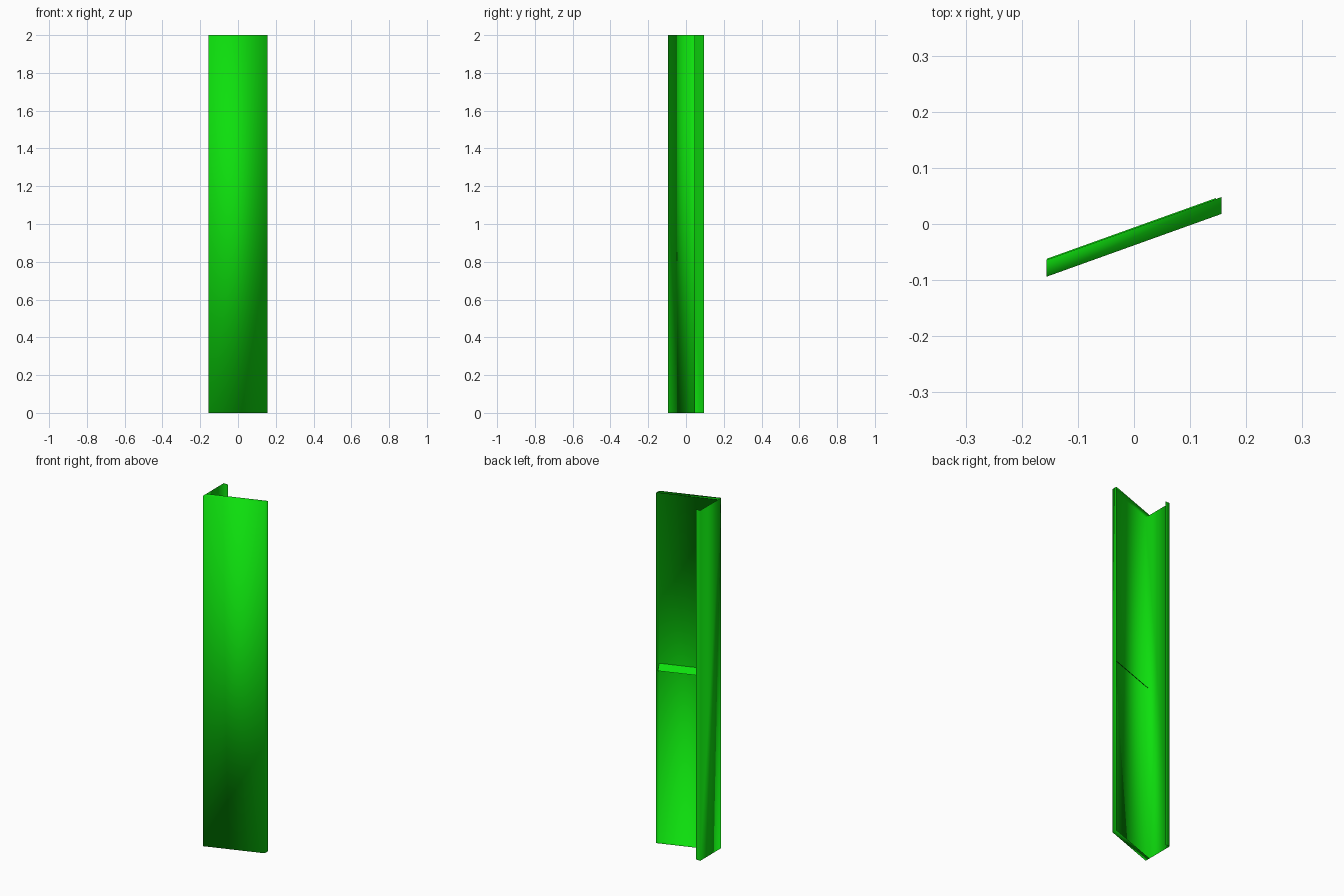
import bpy
import bmesh
from mathutils import Vector

cube = bpy.data.objects.get("Cube")
if cube:
    bpy.data.objects.remove(cube)

green = bpy.data.materials.new("bright_green")
green.use_nodes = True
color = (0.004, 0.74, 0.004, 1)
green.diffuse_color = color
green.node_tree.nodes["Principled BSDF"].inputs["Base Color"].default_value = color

HEIGHT = 2.0
HALF_X, HALF_Y = 0.156, 0.094
LIP = 0.03       # depth of the folded edges

front_left = Vector((-HALF_X, -HALF_Y, 0))
front_right = Vector((HALF_X, 0.018, 0))
back_right = front_right + Vector((0, LIP, 0))
lip_left = front_left + Vector((0, LIP, 0))
back_left = Vector((-HALF_X, HALF_Y, 0))
flange_end = back_left + Vector((0.026, 0, 0))
up = Vector((0, 0, HEIGHT))


def make_object(name, bm):
    mesh = bpy.data.meshes.new(name)
    bm.to_mesh(mesh)
    bm.free()
    mesh.materials.append(green)
    obj = bpy.data.objects.new(name, mesh)
    bpy.context.collection.objects.link(obj)
    return obj


# Folded sheet: side flange, side wall, front face and short wall, plus end lips
bm = bmesh.new()
profile = [flange_end, back_left, front_left, front_right, back_right]
low = [bm.verts.new(p) for p in profile]
high = [bm.verts.new(p + up) for p in profile]
for i in range(len(profile) - 1):
    bm.faces.new((low[i], low[i + 1], high[i + 1], high[i]))
bm.faces.new((high[2], high[3], high[4], bm.verts.new(lip_left + up)))
bm.faces.new((low[4], low[3], low[2], bm.verts.new(lip_left)))
for face in bm.faces:
    face.smooth = True
make_object("folded_panel", bm)

# Sloping stiffener across the back of the front face
along = (front_right - front_left).normalized()
inward = Vector((-along.y, along.x, 0)) * LIP
start = front_left + along * 0.011
top = Vector((0, 0, HEIGHT / 2 + 0.015))
bottom = Vector((0, 0, HEIGHT / 2 - 0.015))
bm = bmesh.new()
corners = [start + top, front_right + top,
           front_right + inward + bottom, start + inward + bottom]
bm.faces.new([bm.verts.new(p) for p in corners])
make_object("middle_stiffener", bm)
